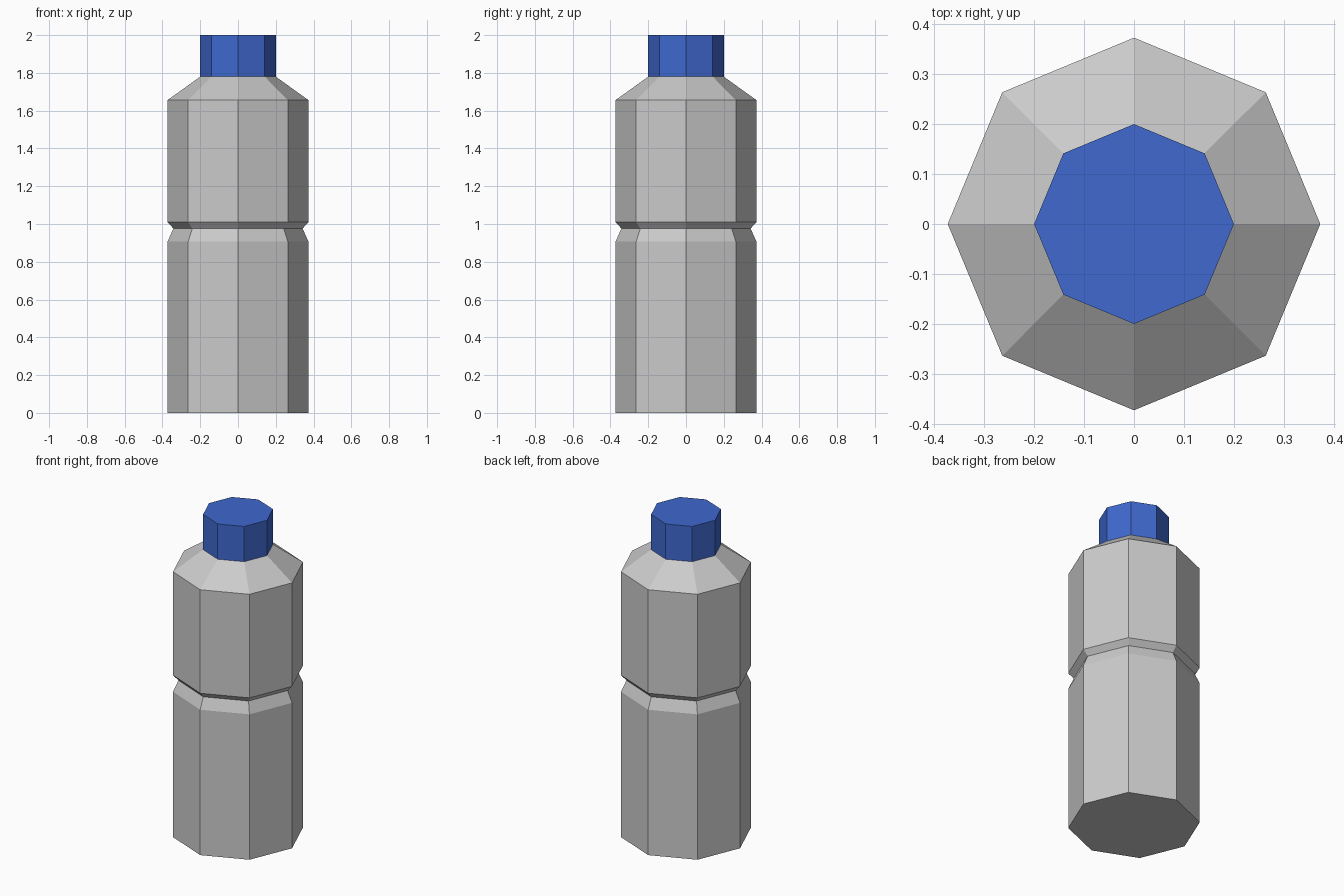
import bpy, bmesh
from math import cos, sin, tau

if "Cube" in bpy.data.objects:
    bpy.data.objects.remove(bpy.data.objects["Cube"])

SIDES = 8


def lathe(name, profile, color=None):
    """Closed faceted solid from (radius, z) points, listed bottom to top."""
    bm = bmesh.new()
    rings = [[bm.verts.new((r * cos(tau * i / SIDES), r * sin(tau * i / SIDES), z))
              for i in range(SIDES)] for r, z in profile]
    for low, high in zip(rings, rings[1:]):
        for i in range(SIDES):
            j = (i + 1) % SIDES
            bm.faces.new((low[i], low[j], high[j], high[i]))
    bm.faces.new(rings[0][::-1])
    bm.faces.new(rings[-1])
    mesh = bpy.data.meshes.new(name)
    bm.to_mesh(mesh)
    bm.free()
    obj = bpy.data.objects.new(name, mesh)
    bpy.context.collection.objects.link(obj)
    if color:
        mat = bpy.data.materials.new(name + "_color")
        mat.diffuse_color = color
        mat.use_nodes = True
        mat.node_tree.nodes["Principled BSDF"].inputs["Base Color"].default_value = mat.diffuse_color
        mesh.materials.append(mat)
    return obj


# Bottle body with grip groove and sloped shoulder
lathe("bottle_body", [(0.373, 0), (0.373, 0.907), (0.342, 0.976),
                      (0.373, 1.01), (0.373, 1.656), (0.2, 1.78)])

# Screw cap
lathe("bottle_cap", [(0.2, 1.78), (0.2, 2.0)], (0.05, 0.14, 0.62, 1))
